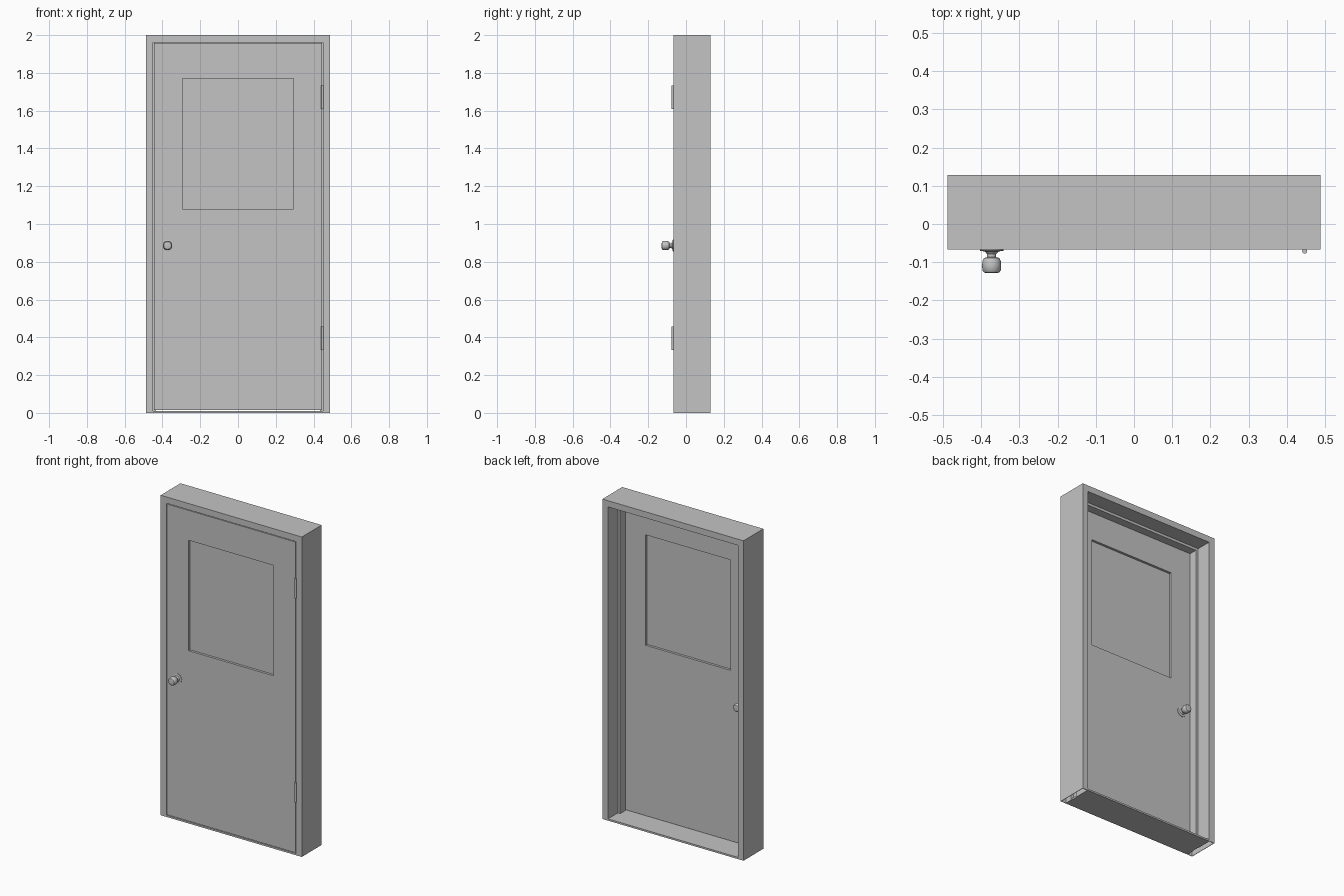
import bpy, bmesh, math
from mathutils import Matrix

if "Cube" in bpy.data.objects:
    bpy.data.objects.remove(bpy.data.objects["Cube"], do_unlink=True)

# Single painted grey
grey = bpy.data.materials.new("painted_grey")
grey.use_nodes = True
COLOUR = (0.55, 0.55, 0.55, 1)
grey.diffuse_color = COLOUR
grey.node_tree.nodes["Principled BSDF"].inputs["Base Color"].default_value = COLOUR

# Main dimensions
HALF_W, HEIGHT = 0.488, 2.0
FRONT, BACK = -0.067, 0.129
FACE, STOP = 0.039, 0.016            # frame face width, stop projection
DOOR_X, DOOR_Z0, DOOR_Z1 = 0.445, 0.015, 1.957
DOOR_BACK = -0.022
WIN_X, WIN_Z0, WIN_Z1 = 0.294, 1.08, 1.77
HINGE_X = 0.447


def finish(name, bm, smooth=False):
    bmesh.ops.recalc_face_normals(bm, faces=bm.faces)
    mesh = bpy.data.meshes.new(name)
    bm.to_mesh(mesh)
    bm.free()
    mesh.materials.append(grey)
    obj = bpy.data.objects.new(name, mesh)
    bpy.context.collection.objects.link(obj)
    if smooth:
        bpy.ops.object.select_all(action='DESELECT')
        obj.select_set(True)
        bpy.context.view_layer.objects.active = obj
        bpy.ops.object.shade_smooth_by_angle(angle=math.radians(35))
    return obj


def box(name, x0, x1, y0, y1, z0, z1):
    bm = bmesh.new()
    size = Matrix.Diagonal((x1 - x0, y1 - y0, z1 - z0, 1))
    place = Matrix.Translation(((x0 + x1) / 2, (y0 + y1) / 2, (z0 + z1) / 2))
    bmesh.ops.create_cube(bm, size=1, matrix=place @ size)
    return finish(name, bm)


def loft(bm, rings, wrap=False):
    n = len(rings[0])
    pairs = list(zip(rings, rings[1:]))
    if wrap:
        pairs.append((rings[-1], rings[0]))
    for a, b in pairs:
        for i in range(n):
            j = (i + 1) % n
            bm.faces.new((a[i], a[j], b[j], b[i]))


# Frame: hollow channel with a door stop, mitred round the jambs and head
profile = [(0, FRONT), (FACE, FRONT), (FACE, DOOR_BACK + 0.002),
           (FACE + STOP, DOOR_BACK + 0.002), (FACE + STOP, 0.032),
           (FACE, 0.032), (FACE, BACK), (0, BACK)]
bm = bmesh.new()
rings = []
for side, top in ((-1, 0), (-1, 1), (1, 1), (1, 0)):
    rings.append([bm.verts.new((side * (HALF_W - o), y, top * (HEIGHT - o)))
                  for o, y in profile])
loft(bm, rings)
frame = finish("door_frame", bm)
shell = frame.modifiers.new("sheet", 'SOLIDIFY')
shell.thickness = 0.004
shell.offset = -1

# Threshold
box("threshold", FACE - HALF_W, HALF_W - FACE, FRONT, BACK, 0, 0.011)

# Door leaf with a window opening
bm = bmesh.new()


def rect(hx, z0, z1, y):
    return [bm.verts.new((x, y, z))
            for x, z in ((-hx, z0), (hx, z0), (hx, z1), (-hx, z1))]


loft(bm, [rect(DOOR_X, DOOR_Z0, DOOR_Z1, FRONT),
          rect(DOOR_X, DOOR_Z0, DOOR_Z1, DOOR_BACK),
          rect(WIN_X, WIN_Z0, WIN_Z1, DOOR_BACK),
          rect(WIN_X, WIN_Z0, WIN_Z1, FRONT)], wrap=True)
finish("door_leaf", bm)

# Recessed window pane
box("window_pane", -WIN_X, WIN_X, FRONT + 0.015, DOOR_BACK - 0.015, WIN_Z0, WIN_Z1)

# Knobs: turned profile of radius and distance from the door, one on each face
knob = [(0.031, 0), (0.031, 0.003), (0.018, 0.005), (0.012, 0.012),
        (0.012, 0.02), (0.02, 0.022), (0.024, 0.03), (0.025, 0.042),
        (0.024, 0.055), (0.02, 0.06), (0.012, 0.062)]
SIDES = 32
for name, face_y, out in (("front_knob", FRONT, -1), ("back_knob", DOOR_BACK, 1)):
    bm = bmesh.new()
    rings = []
    for r, d in knob:
        rings.append([bm.verts.new((-0.373 + r * math.cos(math.tau * k / SIDES),
                                    face_y + out * d,
                                    0.886 + r * math.sin(math.tau * k / SIDES)))
                      for k in range(SIDES)])
    loft(bm, rings)
    bm.faces.new(rings[0])
    bm.faces.new(rings[-1])
    finish(name, bm, smooth=True)

# Hinge barrels
for name, z in (("lower_hinge", 0.395), ("upper_hinge", 1.67)):
    bm = bmesh.new()
    bmesh.ops.create_cone(bm, cap_ends=True, segments=16, radius1=0.0065,
                          radius2=0.0065, depth=0.124,
                          matrix=Matrix.Translation((HINGE_X, FRONT - 0.004, z)))
    finish(name, bm, smooth=True)
